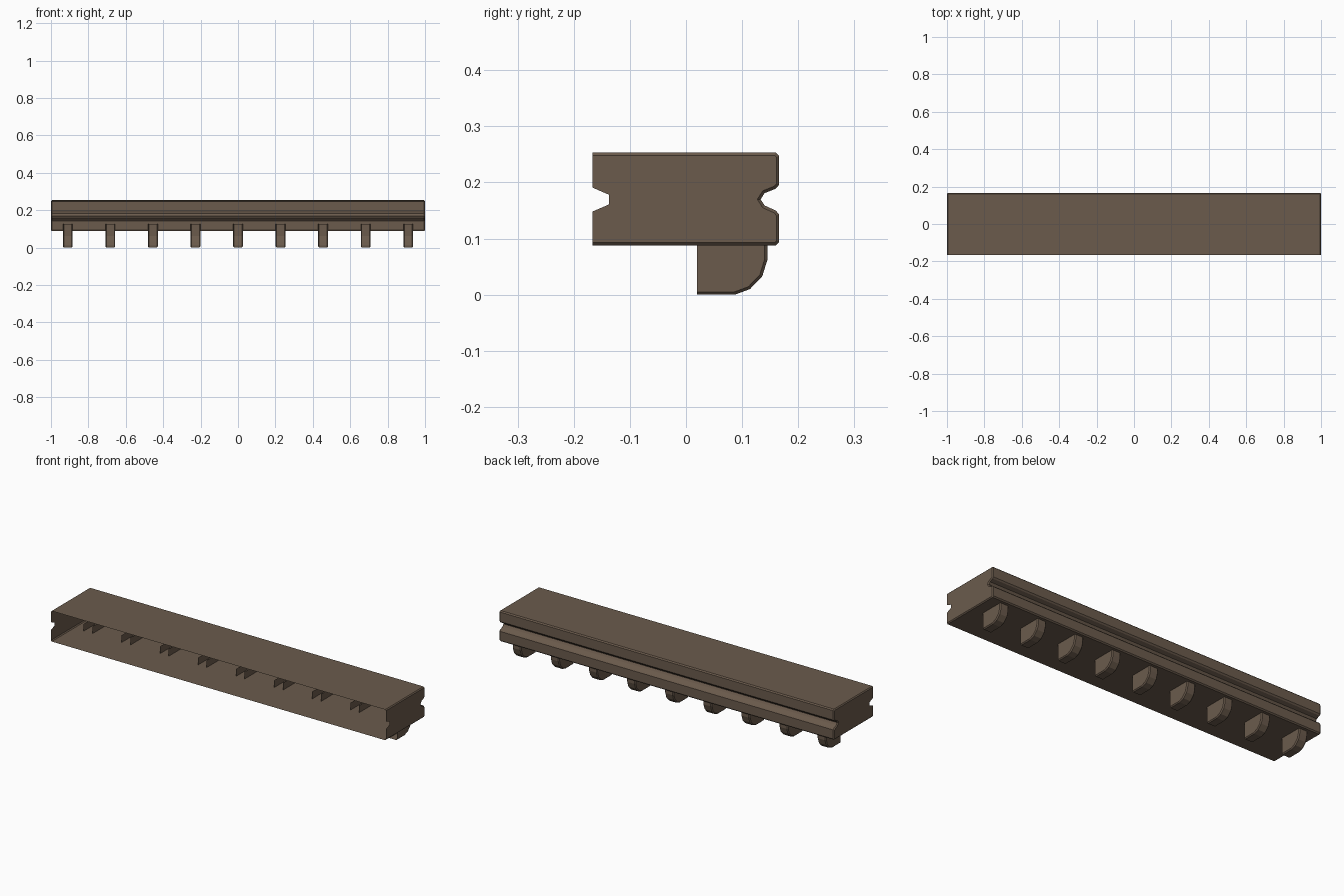
import bpy, bmesh

if "Cube" in bpy.data.objects:
    bpy.data.objects.remove(bpy.data.objects["Cube"])

mat = bpy.data.materials.new("weathered brown")
mat.diffuse_color = (0.147, 0.105, 0.073, 1)
mat.use_nodes = True
mat.node_tree.nodes["Principled BSDF"].inputs["Base Color"].default_value = mat.diffuse_color


def open_shell(name, strip, notch, x0, x1, bevel):
    """Extrude an open (y, z) strip along x, cap the two ends, soften the end edges."""
    bm = bmesh.new()
    n = len(strip)
    ends = []
    for x in (x0, x1):
        ends.append([bm.verts.new((x, y, z)) for y, z in strip + notch])
    a, b = ends
    for i in range(n - 1):
        bm.faces.new((a[i], a[i + 1], b[i + 1], b[i]))
    caps = [bm.faces.new(a), bm.faces.new(b)]
    bmesh.ops.recalc_face_normals(bm, faces=bm.faces)
    # outward check: the last cap must face +x
    if caps[1].normal.x < 0:
        bmesh.ops.reverse_faces(bm, faces=bm.faces)
    edges = [e for c in caps for e in c.edges if len(e.link_faces) == 2]
    bmesh.ops.bevel(bm, geom=edges, offset=bevel, segments=1, affect='EDGES')
    me = bpy.data.meshes.new(name)
    bm.to_mesh(me)
    bm.free()
    me.materials.append(mat)
    ob = bpy.data.objects.new(name, me)
    bpy.context.collection.objects.link(ob)
    return ob


# Cornice beam: top, grooved back and bottom; open at the front
beam = [(-0.167, 0.253), (0.160, 0.253), (0.166, 0.247), (0.166, 0.196),
        (0.160, 0.189), (0.140, 0.181), (0.133, 0.170), (0.140, 0.159),
        (0.160, 0.150), (0.166, 0.143), (0.166, 0.094), (0.160, 0.088),
        (-0.167, 0.088)]
beam_notch = [(-0.167, 0.148), (-0.137, 0.161), (-0.137, 0.178), (-0.167, 0.191)]
open_shell("cornice_beam", beam, beam_notch, -1.0, 1.0, 0.005)

# Row of rounded brackets, open at the front and top, piercing the bottom
bracket = [(0.145, 0.127), (0.145, 0.062), (0.136, 0.033), (0.114, 0.010),
           (0.087, 0.0), (0.020, 0.0)]
for i in range(9):
    x = -0.91 + i * 0.2275
    open_shell(f"bracket_{i + 1}", bracket, [(0.020, 0.127)],
               x - 0.026, x + 0.026, 0.005)
